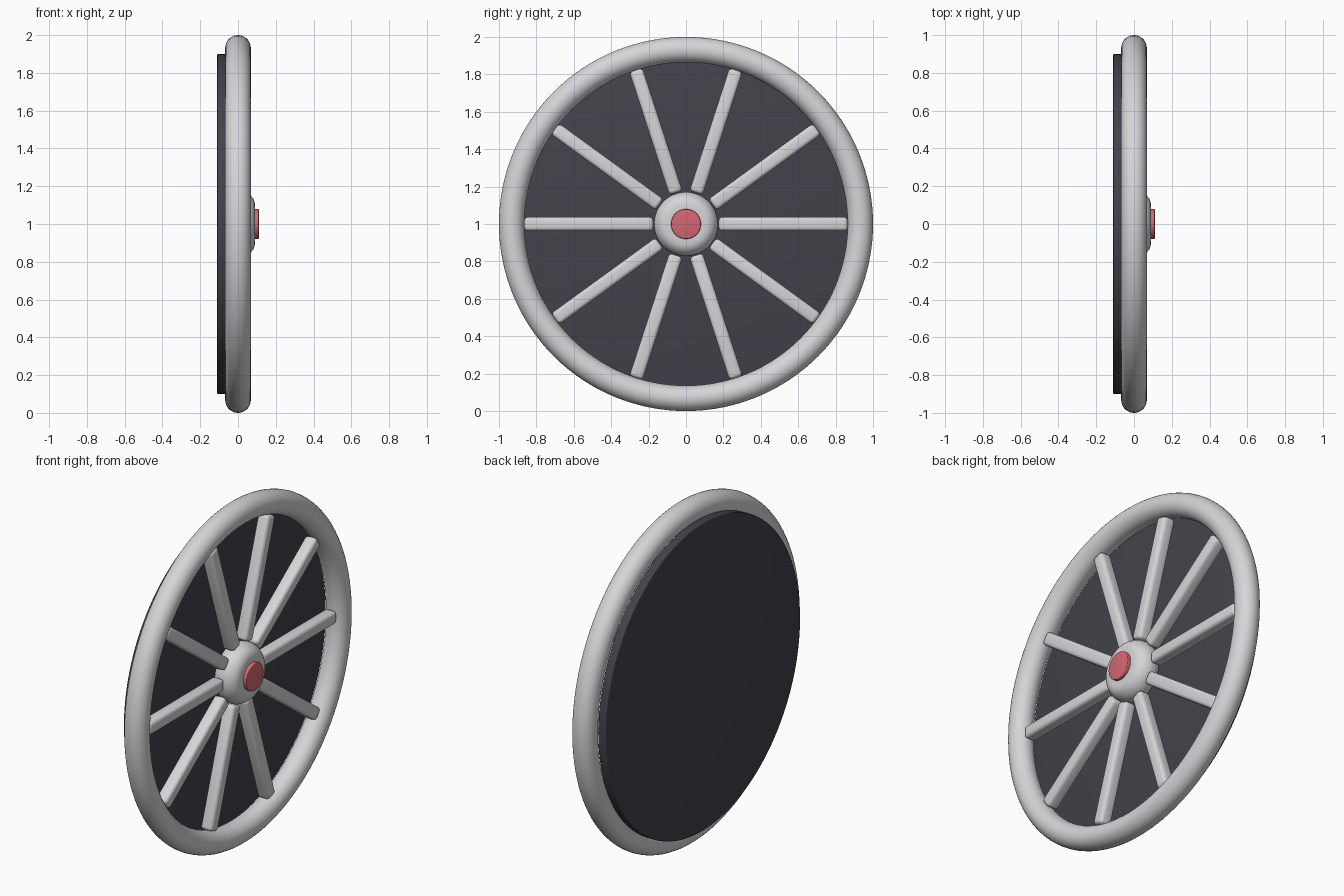
import bpy, math
from mathutils import Matrix

cube = bpy.data.objects.get("Cube")
if cube:
    bpy.data.objects.remove(cube)

AXLE = (0, math.pi / 2, 0)   # turns a z-axis primitive onto the x axis
CENTRE_Z = 1.0


def material(name, rgb):
    m = bpy.data.materials.new(name)
    m.use_nodes = True
    m.diffuse_color = (*rgb, 1)
    m.node_tree.nodes["Principled BSDF"].inputs["Base Color"].default_value = (*rgb, 1)
    return m


silver = material("silver grey", (0.67, 0.67, 0.69))
charcoal = material("charcoal", (0.055, 0.055, 0.07))
red = material("soft red", (0.66, 0.135, 0.17))


def finish(name, mat, bevel=0, segments=3):
    """Name, colour, bevel and smooth the active object."""
    ob = bpy.context.object
    ob.name = name
    ob.data.materials.clear()
    ob.data.materials.append(mat)
    if bevel:
        mod = ob.modifiers.new("soft_edges", 'BEVEL')
        mod.width = bevel
        mod.segments = segments
        mod.limit_method = 'ANGLE'
        bpy.ops.object.modifier_apply(modifier=mod.name)
    bpy.ops.object.shade_smooth_by_angle(angle=math.radians(35))
    return ob


def disc(name, mat, radius, x0, x1, bevel):
    bpy.ops.mesh.primitive_cylinder_add(
        vertices=96, radius=radius, depth=x1 - x0,
        location=((x0 + x1) / 2, 0, CENTRE_Z), rotation=AXLE)
    return finish(name, mat, bevel)


# Rim
bpy.ops.mesh.primitive_torus_add(
    major_segments=128, minor_segments=32, major_radius=0.932, minor_radius=0.068,
    location=(0, 0, CENTRE_Z), rotation=AXLE)
finish("rim", silver)

# Backing disc and centre cap
disc("backing_disc", charcoal, 0.9, -0.11, -0.06, 0.005)
disc("centre_cap", red, 0.08, 0.07, 0.11, 0.004)

# Hub, a rounded profile spun about the axle: (x, radius)
profile = [(-0.06, 0), (-0.06, 0.13), (-0.045, 0.152), (-0.02, 0.168), (0.005, 0.172),
           (0.03, 0.17), (0.05, 0.162), (0.068, 0.15), (0.081, 0.135),
           (0.088, 0.118), (0.09, 0.1), (0.09, 0)]
mesh = bpy.data.meshes.new("hub")
mesh.from_pydata([(x, 0, r) for x, r in profile],
                 [(i, i + 1) for i in range(len(profile) - 1)], [])
hub = bpy.data.objects.new("hub", mesh)
bpy.context.collection.objects.link(hub)
hub.location.z = CENTRE_Z
bpy.ops.object.select_all(action='DESELECT')
hub.select_set(True)
bpy.context.view_layer.objects.active = hub
spin = hub.modifiers.new("spin", 'SCREW')
spin.axis = 'X'
spin.steps = spin.render_steps = 64
spin.use_merge_vertices = True
spin.use_normal_calculate = True
bpy.ops.object.modifier_apply(modifier=spin.name)
finish("hub", silver)

# Ten spokes with rounded edges
INNER, OUTER, THICK = 0.175, 0.865, 0.074
for i in range(10):
    bpy.ops.mesh.primitive_cube_add(size=1)
    ob = bpy.context.object
    ob.data.transform(Matrix.Diagonal((THICK, OUTER - INNER, THICK, 1)))
    ob.data.transform(Matrix.Translation((0, (INNER + OUTER) / 2, 0)))
    finish(f"spoke_{i + 1}", silver, 0.02, 4)
    ob.rotation_euler.x = math.tau * i / 10
    ob.location.z = CENTRE_Z
